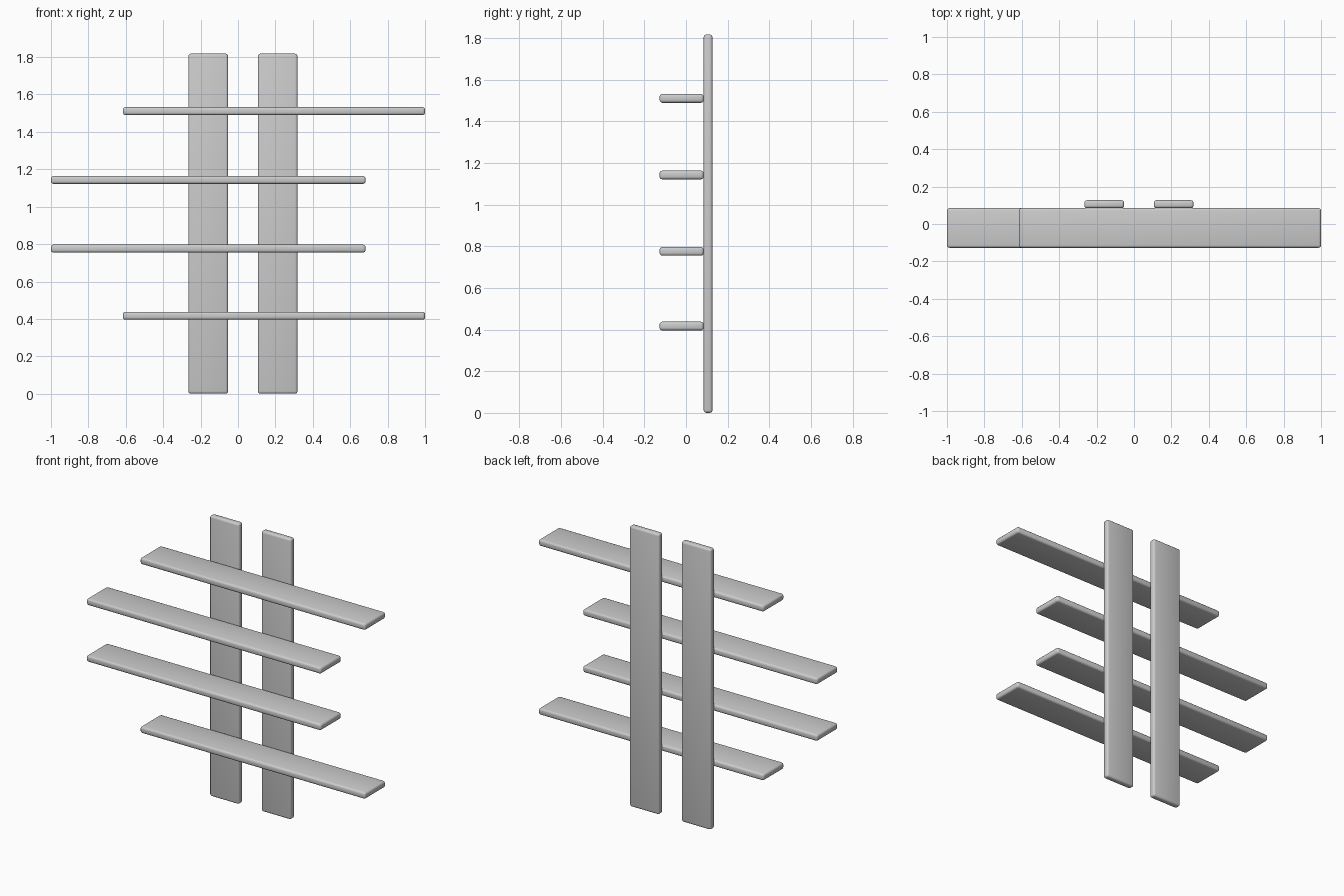
import bpy

# Remove the default cube
cube = bpy.data.objects.get("Cube")
if cube:
    bpy.data.objects.remove(cube, do_unlink=True)

# Single grey finish
grey = bpy.data.materials.new("plain_grey")
grey.use_nodes = True
colour = (0.6, 0.6, 0.6, 1)
grey.diffuse_color = colour
grey.node_tree.nodes["Principled BSDF"].inputs["Base Color"].default_value = colour

WIDTH, THICK, HEIGHT = 0.212, 0.042, 1.818
DEPTH = WIDTH + THICK


def board(name, centre, size):
    """A plank with softly rounded edges."""
    bpy.ops.mesh.primitive_cube_add(size=1, location=centre)
    obj = bpy.context.object
    obj.name = name
    obj.scale = size
    bpy.ops.object.transform_apply(location=False, rotation=False, scale=True)
    bevel = obj.modifiers.new("rounded_edges", 'BEVEL')
    bevel.width = 0.013
    bevel.segments = 3
    bpy.ops.object.modifier_apply(modifier=bevel.name)
    bpy.ops.object.shade_smooth_by_angle()
    obj.data.materials.append(grey)


# Upright back boards
for name, x in (("right_upright", -0.159), ("left_upright", 0.212)):
    board(name, (x, (DEPTH - THICK) / 2, HEIGHT / 2), (WIDTH, THICK, HEIGHT))

# Shelves, the outer pair shifted left and the inner pair shifted right
for name, z, x0, x1 in (("bottom_shelf", 0.417, -0.615, 1),
                        ("lower_shelf", 0.776, -1, 0.682),
                        ("upper_shelf", 1.143, -1, 0.682),
                        ("top_shelf", 1.511, -0.615, 1)):
    board(name, ((x0 + x1) / 2, -THICK / 2, z), (x1 - x0, WIDTH, THICK))
